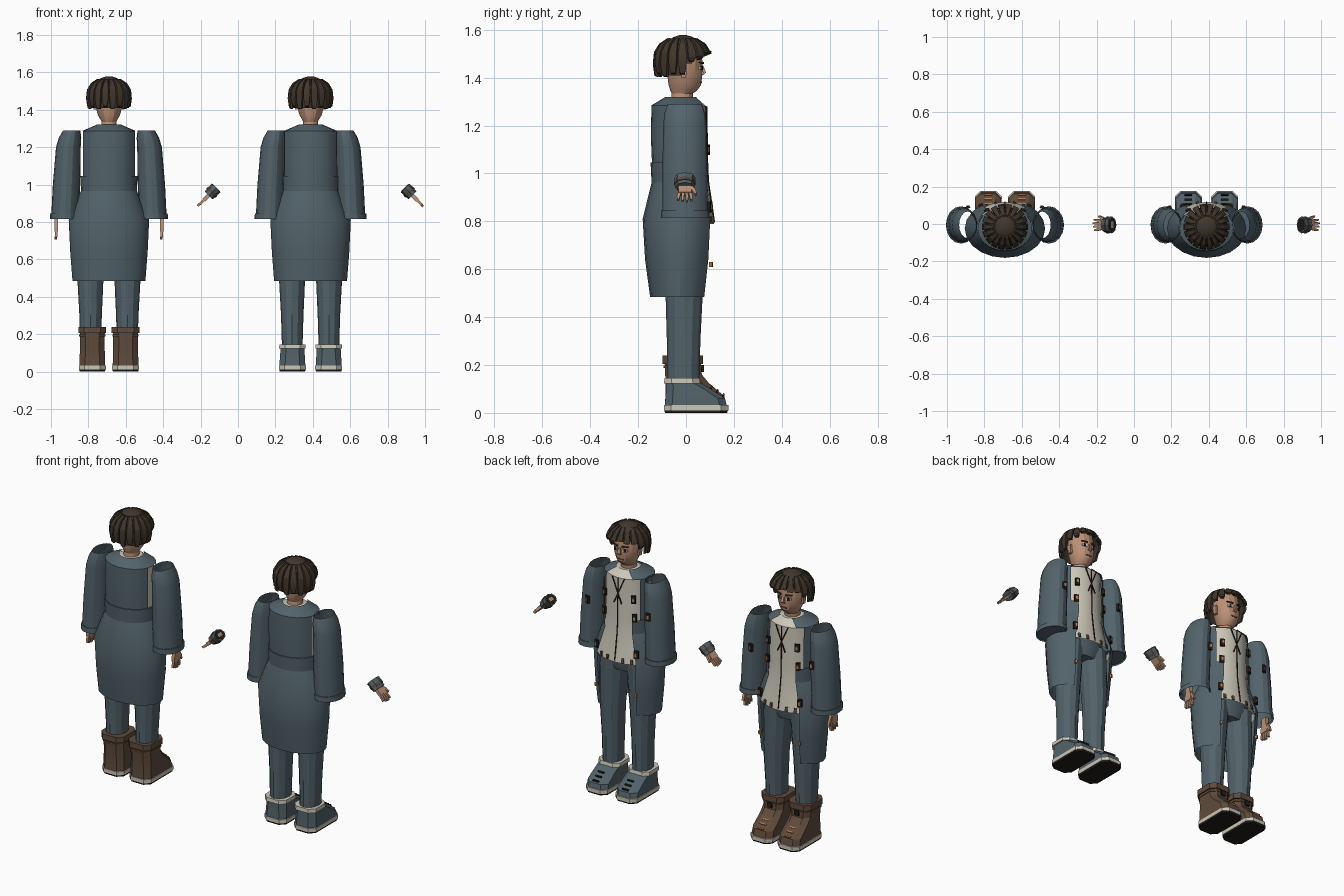
import bpy, bmesh, math
from mathutils import Vector, Matrix

cube = bpy.data.objects.get("Cube")
if cube:
    bpy.data.objects.remove(cube)


def material(name, r, g, b):
    m = bpy.data.materials.new(name)
    m.use_nodes = True
    m.diffuse_color = (r, g, b, 1)
    m.node_tree.nodes["Principled BSDF"].inputs["Base Color"].default_value = (r, g, b, 1)
    return m


COAT = material("slate blue cloth", .085, .125, .145)
CREAM = material("cream cloth", .60, .57, .48)
SKIN = material("skin", .50, .28, .18)
HAIR = material("dark brown hair", .052, .038, .025)
LEATHER = material("brown leather", .115, .07, .045)
DARK = material("near black", .015, .012, .010)
BRASS = material("orange brass", .50, .20, .07)


def bridge(bm, loops, caps, cut=None):
    """Skin a list of vertex loops, leaving out faces chosen by the cut rule."""
    n = len(loops[0])
    for lo, hi in zip(loops, loops[1:]):
        for i in range(n):
            j = (i + 1) % n
            quad = (lo[j], lo[i], hi[i], hi[j])
            mid = sum((v.co for v in quad), Vector()) / 4
            if not (cut and cut(mid)):
                bm.faces.new(quad)
    if "b" in caps:
        bm.faces.new(loops[0])
    if "t" in caps:
        bm.faces.new(loops[-1][::-1])


def loft(bm, rings, n=20, caps="bt", cut=None):
    """Stack of ellipses given as (z, rx, ry, cx, cy)."""
    loops = []
    for z, rx, ry, cx, cy in rings:
        angles = [math.tau * i / n for i in range(n)]
        loops.append([bm.verts.new((cx + rx * math.sin(a), cy + ry * math.cos(a), z)) for a in angles])
    bridge(bm, loops, caps, cut)


def foot_loft(bm, cx, rings):
    """Stack of chamfered rectangles given as (z, back, front, half width)."""
    loops = []
    for z, y0, y1, w in rings:
        c = .03
        pts = [(-w + c, y1), (w - c, y1), (w, y1 - c), (w, y0 + c),
               (w - c, y0), (c - w, y0), (-w, y0 + c), (-w, y1 - c)]
        loops.append([bm.verts.new((cx + x, y, z)) for x, y in pts])
    bridge(bm, loops, "bt")


def bar(bm, pts, widths, depth, normal):
    """Rectangular strip swept along points."""
    pts = [Vector(p) for p in pts]
    normal = Vector(normal).normalized()
    loops = []
    for i, p in enumerate(pts):
        t = pts[min(i + 1, len(pts) - 1)] - pts[max(i - 1, 0)]
        s = t.cross(normal).normalized() * widths[i] / 2
        d = normal * depth / 2
        loops.append([bm.verts.new(p + o) for o in (s + d, s - d, -s - d, d - s)])
    bridge(bm, loops, "bt")


def finish(bm, name, mat, x=0, matrix=None):
    if matrix:
        bm.transform(matrix)
    bmesh.ops.recalc_face_normals(bm, faces=bm.faces)
    mesh = bpy.data.meshes.new(name)
    bm.to_mesh(mesh)
    bm.free()
    mesh.materials.append(mat)
    ob = bpy.data.objects.new(name, mesh)
    ob.location.x = x
    bpy.context.collection.objects.link(ob)
    ob.select_set(True)
    bpy.context.view_layer.objects.active = ob


def part(name, mat, x, build, *args, **kw):
    bm = bmesh.new()
    build(bm, *args, **kw)
    finish(bm, name, mat, x)


def head(x):
    part("head", SKIN, x, loft, [(1.29, .045, .045, 0, -.02), (1.335, .04, .045, 0, -.015),
         (1.345, .045, .055, 0, -.01), (1.37, .06, .068, 0, -.005), (1.41, .072, .073, 0, -.005),
         (1.46, .08, .078, 0, -.008), (1.53, .07, .07, 0, -.01)], n=14)
    part("nose", SKIN, x, bar, [(0, .066, 1.45), (0, .078, 1.42), (0, .066, 1.41)], [.01, .022, .02], .012, (0, 1, .3))
    part("mouth", LEATHER, x, bar, [(-.018, .063, 1.382), (.018, .063, 1.382)], [.006, .006], .006, (0, 1, 0))
    for s in (-1, 1):
        eye = [(s * .016, .068, 1.44), (s * .044, .058, 1.44)]
        tilt = (s * .35, 1, 0)
        part("eye_white", CREAM, x, bar, eye, [.016, .012], .006, tilt)
        part("iris", DARK, x, bar, [(s * .025, .068, 1.44), (s * .036, .064, 1.44)], [.016, .016], .006, tilt)
        part("eyebrow", HAIR, x, bar, [(s * .014, .071, 1.461), (s * .05, .058, 1.464)], [.008, .005], .008, tilt)
        part("ear", SKIN, x, bar, [(s * .08, -.01, 1.45), (s * .076, -.01, 1.40)], [.03, .02], .014, (1, 0, 0))

    # hair cap with separate locks around its rim
    part("hair_cap", HAIR, x, loft, [(1.41, .108, .1, 0, -.018), (1.46, .113, .107, 0, -.016),
         (1.51, .105, .1, 0, -.015), (1.55, .075, .074, 0, -.012), (1.57, .04, .04, 0, -.012),
         (1.578, .015, .015, 0, -.012)], n=16, caps="t",
         cut=lambda p: (p.z < 1.45 and p.y > -.03) or (p.z < 1.49 and p.y > .02))
    bm = bmesh.new()
    count = 18
    for i in range(count):
        a = math.tau * (i + .5) / count
        d = Vector((math.sin(a), math.cos(a), 0))
        low = 1.405 if d.y < 0 else 1.415 + .085 * d.y ** .7
        low += .012 * (i % 2)
        c = Vector((0, -.015, 0))
        bar(bm, [c + d * r + Vector((0, 0, z)) for r, z in
                 ((.055, 1.563), (.09, 1.54), (.111, 1.505), (.116, (1.5 + low) / 2), (.11, low))],
            [.012, .024, .034, .034, .02], .014, d + Vector((0, 0, .35)))
    finish(bm, "hair_locks", HAIR, x)


def clothes(x):
    front = lambda p: p.y > 0 and abs(p.x) < .105
    part("shirt", CREAM, x, loft, [(.79, .195, .143, 0, -.025), (.88, .165, .125, 0, -.022),
         (.97, .14, .112, 0, -.02), (1.04, .138, .11, 0, -.022), (1.28, .135, .11, 0, -.025),
         (1.315, .055, .06, 0, -.015)], caps="t")
    part("coat_skirt", COAT, x, loft, [(.485, .195, .125, 0, -.025), (.64, .207, .146, 0, -.025),
         (.81, .215, .156, 0, -.025), (.97, .148, .122, 0, -.02)], caps="", cut=front)
    part("coat_waistband", COAT, x, loft, [(.965, .15, .124, 0, -.02), (1.045, .152, .126, 0, -.022),
         (1.045, .144, .118, 0, -.022)], caps="", cut=front)
    # armholes stay open at the sides
    part("coat_bodice", COAT, x, loft, [(1.04, .146, .12, 0, -.022), (1.16, .147, .123, 0, -.024),
         (1.285, .146, .119, 0, -.025), (1.32, .065, .07, 0, -.015)], caps="",
         cut=lambda p: front(p) and p.z < 1.29 or (abs(p.x) > .132 and p.z < 1.27)
         or (p.z > 1.29 and p.y > 0 and abs(p.x) < .07))
    # shirt placket, drawstring and hem tabs
    part("shirt_seam", DARK, x, bar, [(0, .086, 1.28), (0, .09, 1.04), (0, .093, .97), (0, .118, .8)],
         [.004] * 4, .006, (0, 1, 0))
    for s in (-1, 1):
        part("drawstring", DARK, x, bar, [(s * .04, .083, 1.28), (-s * .025, .089, 1.13)], [.005, .005], .006, (0, 1, 0))
        for px, py in ((.05, .112), (.1, .099)):
            part("hem_tab", LEATHER, x, bar, [(s * px, py, .82), (s * px, py + .004, .795)], [.014, .014], .008, (s * .3, 1, 0))
        # buckles on the coat edges, skirt and sleeves
        for px, py, z in ((.095, .075, 1.17), (.1, .073, 1.06), (.13, .1, .86), (.13, .1, .62), (.2, .088, 1.1)):
            n = (s * .45, 1, 0)
            if z > .7:
                part("buckle_plate", DARK, x, bar, [(s * px, py, z - .022), (s * px, py, z + .022)], [.026, .026], .014, n)
            part("buckle_pin", BRASS, x, bar, [(s * px, py + .004, z - .01), (s * px, py + .004, z + .01)],
                 [.012, .012], .014, n)


def trousers(x):
    part("trouser_seat", COAT, x, loft, [(.72, .1, .075, 0, -.01), (.78, .165, .095, 0, -.015),
         (.9, .13, .095, 0, -.015)])
    for s in (-1, 1):
        part("trouser_leg", COAT, x, loft, [(.1, .054, .068, s * .098, -.012), (.3, .06, .07, s * .098, -.01),
             (.48, .069, .077, s * .099, -.008), (.66, .078, .085, s * .092, -.01),
             (.8, .08, .09, s * .085, -.012)], n=12)


def sleeves(x, shift, caps):
    for s in (-1, 1):
        ring = lambda z, rx, ry, c: (z, rx, ry, s * (c - shift), -.005)
        part("sleeve", COAT, x, loft, [ring(.82, .074, .094, .235), ring(1.0, .073, .094, .227),
             ring(1.2, .066, .09, .217), ring(1.25, .06, .086, .208), ring(1.29, .046, .072, .199)], n=16, caps=caps)
        part("sleeve_cuff", COAT, x, loft, [ring(.815, .081, .1, .235), ring(.845, .079, .099, .235),
             ring(.845, .072, .092, .235)], n=16, caps="")


def hand(x, matrix):
    """Fingers point down, thumb points forward."""
    bm = bmesh.new()
    out = (1, 0, 0)
    bar(bm, [(0, 0, .03), (0, 0, -.01), (0, 0, -.035), (0, 0, -.065)], [.035, .036, .055, .054], .02, out)
    for i in range(4):
        y = (i - 1.5) * .0145
        tip = -.112 + abs(i - 1.7) * .007
        bar(bm, [(0, y, -.06), (0, y * 1.2, -.085), (-.002, y * 1.3, tip)], [.013, .012, .009], .013, out)
    bar(bm, [(0, .018, -.02), (0, .036, -.045), (0, .046, -.07)], [.018, .016, .009], .014, out)
    finish(bm, "hand", SKIN, x, matrix)


def footwear(x, boots):
    for s in (-1, 1):
        c = s * (.089 if boots else .097)
        part("sole_base", DARK, x, foot_loft, c, [(0, -.088, .172, .068), (.01, -.09, .175, .07)])
        part("sole_edge", CREAM, x, foot_loft, c, [(.01, -.092, .177, .072), (.032, -.092, .177, .072)])
        if boots:
            part("boot", LEATHER, x, foot_loft, c, [(.032, -.088, .17, .069), (.07, -.086, .16, .068),
                 (.125, -.085, .095, .066), (.16, -.087, .066, .066), (.23, -.09, .062, .067)])
            for z, h, g in ((.188, .01, .004), (.205, .034, .008)):
                part("boot_band", LEATHER, x, foot_loft, c, [(z, -.09 - g, .063 + g, .066 + g), (z + h, -.09 - g, .063 + g, .066 + g)])
            part("boot_buckle", DARK, x, bar, [(c - .014, .07, .185), (c + .014, .07, .185)], [.028, .028], .012, (0, 1, 0))
        else:
            part("shoe", COAT, x, foot_loft, c, [(.032, -.088, .17, .069), (.06, -.086, .163, .068),
                 (.1, -.083, .105, .065), (.13, -.084, .052, .064)])
            part("shoe_trim", CREAM, x, foot_loft, c, [(.123, -.092, .06, .071), (.145, -.09, .056, .07)])
        for i in range(3):
            y, z = .155 - i * .025, .071 + i * .0165
            if boots:
                y, z = y + .002, z + .006
            part("lace", BRASS if boots else DARK, x, bar, [(c - .02, y, z), (c + .02, y, z)], [.008, .008], .01, (0, .6, 1))


# Two outfits: boots with worn hands, shoes with detached hands
for x, boots in ((-.69, True), (.388, False)):
    head(x)
    clothes(x)
    trousers(x)
    footwear(x, boots)
    sleeves(x, 0 if boots else .016, "" if boots else "b")
    for s in (-1, 1):
        if boots:
            hand(x, Matrix.Translation((s * .282, 0, .815)))
        else:
            pose = Matrix.Translation((s * .525, -.005, .962)) @ Matrix.Rotation(-s * math.radians(45), 4, "Y")
            hand(x, pose)
            for name, mat, rings in (
                    ("glove_cuff", COAT, [(-.028, .03, .04, 0, 0), (.028, .033, .045, 0, 0)]),
                    ("cuff_strap", LEATHER, [(-.012, .034, .045, 0, 0), (.004, .035, .046, 0, 0)]),
                    ("cuff_lining", DARK, [(.026, .027, .038, 0, 0), (.03, .027, .038, 0, 0)])):
                bm = bmesh.new()
                loft(bm, rings, n=8)
                finish(bm, name, mat, x, pose)

bpy.ops.object.shade_smooth_by_angle(angle=math.radians(25))
